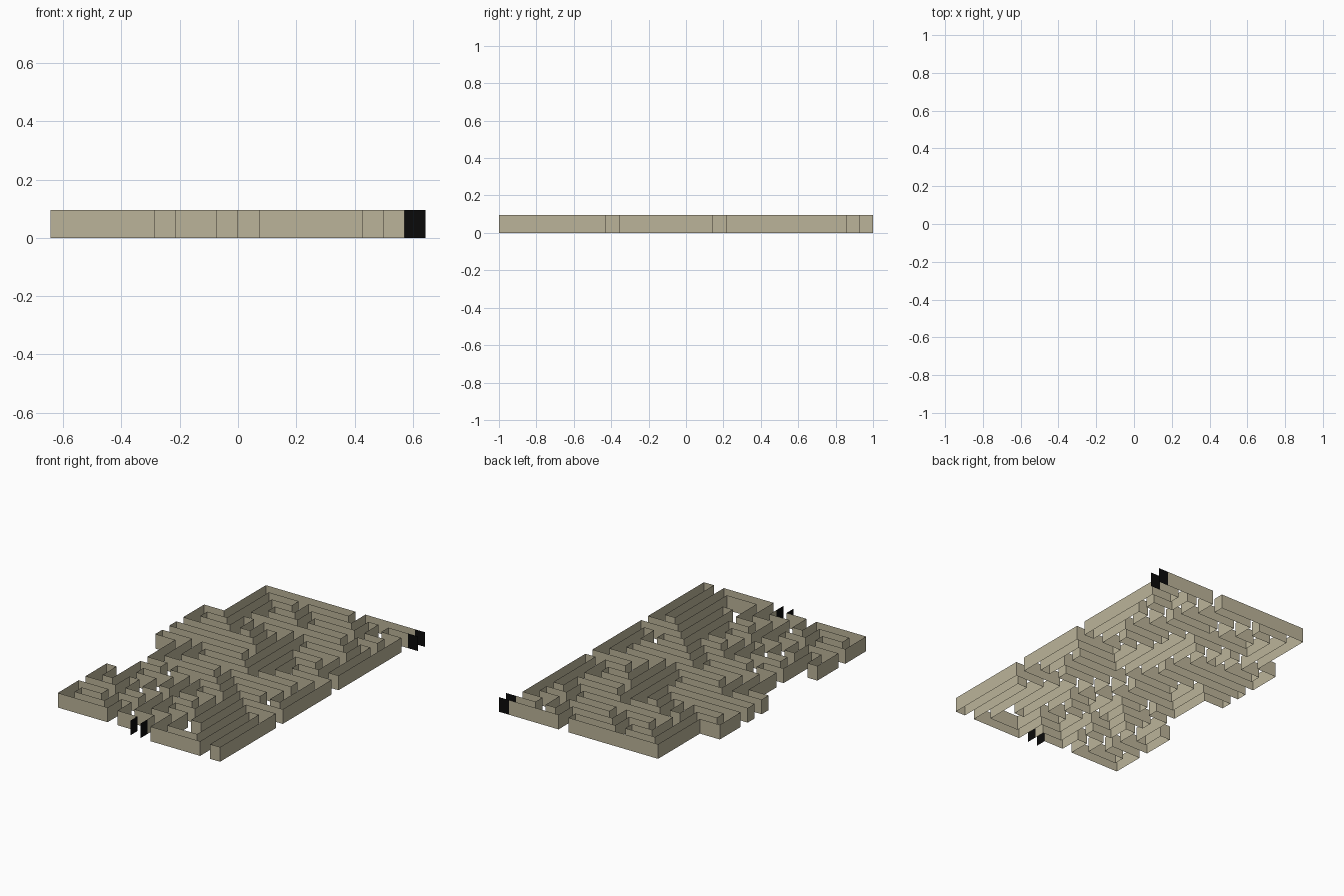
import bpy, bmesh

if "Cube" in bpy.data.objects:
    bpy.data.objects.remove(bpy.data.objects["Cube"])

CELL = 1 / 14      # grid pitch of the maze
HEIGHT = 0.095


def material(name, rgb):
    m = bpy.data.materials.new(name)
    m.diffuse_color = (*rgb, 1)
    m.use_nodes = True
    m.node_tree.nodes["Principled BSDF"].inputs["Base Color"].default_value = m.diffuse_color
    return m


stone = material("stone", (0.50, 0.455, 0.32))
black = material("black", (0.003, 0.003, 0.003))


def wall(name, start, stops, mat, axis=0):
    """Thin upright sheet along a right-angled path: stops alternate x, y, x, y..."""
    path = [list(start)]
    for s in stops:
        p = list(path[-1])
        p[axis] = s
        path.append(p)
        axis = 1 - axis
    closed = path[0] == path[-1]
    if closed:
        path.pop()

    bm = bmesh.new()
    low = [bm.verts.new((x * CELL, y * CELL, 0)) for x, y in path]
    high = [bm.verts.new((x * CELL, y * CELL, HEIGHT)) for x, y in path]
    n = len(path)
    for i in range(n if closed else n - 1):
        j = (i + 1) % n
        bm.faces.new((low[i], low[j], high[j], high[i]))
    mesh = bpy.data.meshes.new(name)
    bm.to_mesh(mesh)
    bm.free()
    mesh.materials.append(mat)
    ob = bpy.data.objects.new(name, mesh)
    bpy.context.collection.objects.link(ob)
    return ob


# Left-hand wall, from the entrance round the west side to the exit
wall("west_wall", (8, 14), [
    3, 12, -1, 10, -4, 11, -2, 13, 2, 14, -7, 8, -9, 5, -2, 7, -1, 4, -9, 3,
    -1, 2, -5, -1, -1, -2, -6, 2, -9, 1, -7, -3, -5, -4, -7, -8, -8, -6, -9, -9,
    -6, -7, -5, -9, -3, -10, -5, -12, -8, -11, -6, -10, -9, -13, -4, -11, -3, -13, -1], stone)

# Right-hand wall, from the entrance round the east side to the exit
wall("east_wall", (8, 13), [
    6, 12, 8, 3, 7, 9, 6, 7, 2, 6, 6, 3, 4, 2, 8, -5, 4, -11, 3, -4,
    5, -3, 2, -5, 0, -6, 2, -9, 0, -10, 2, -13, 5, -6, 8, -14, 7, -7, 6, -14,
    1, -11, -1, -8, 1, -7, -1, -4, 1, -2, 6, -4, 7, 1, 3, 4, 5, 5, 2, 0,
    6, -1, 0, -3, -4, -4, -2, -7, -3, -5, -6, -6, -4, -8, -2, -12, 0, -13], stone)

# Closed island wall in the upper middle
wall("island_wall", (-6, 13), [
    -3, 12, -5, 9, 4, 10, 0, 11, 4, 13, 5, 11, 7, 10, 5, 8, 1, 0, -4, 1,
    0, 8, -3, 6, -4, 8, -5, 6, -8, 7, -6, 13], stone)

# Black gate posts flanking the entrance and the exit
for k, y in enumerate((13, 14)):
    wall(f"entrance_gate_{k + 1}", (8, y), [9], black)
for k, x in enumerate((-1, 0)):
    wall(f"exit_gate_{k + 1}", (x, -13), [-14], black, axis=1)
